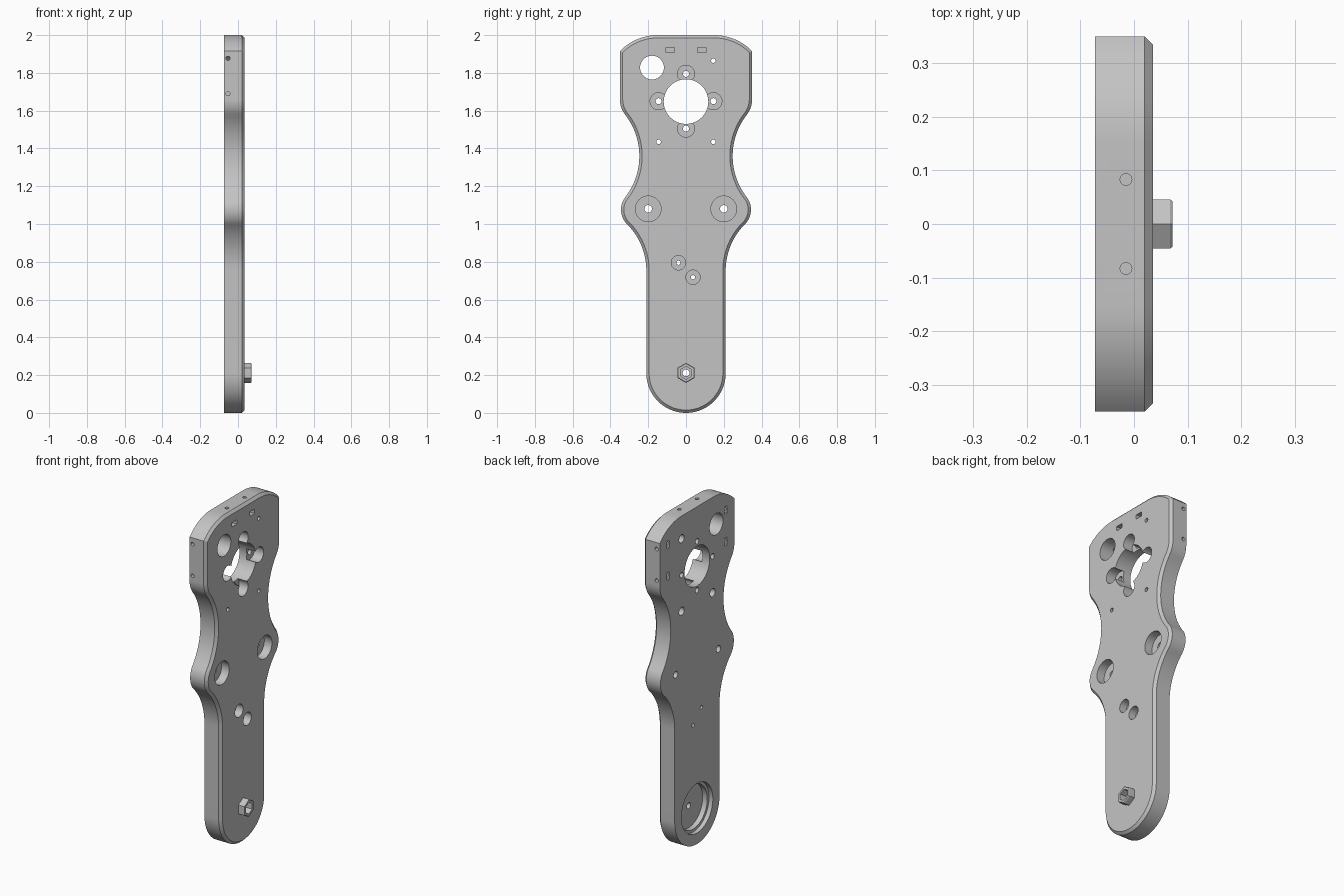
import bpy, bmesh, math
from mathutils import Vector, Matrix

if "Cube" in bpy.data.objects:
    bpy.data.objects.remove(bpy.data.objects["Cube"], do_unlink=True)

grey = bpy.data.materials.new("plain_grey")
grey.use_nodes = True
grey.diffuse_color = (0.55, 0.55, 0.55, 1)
grey.node_tree.nodes["Principled BSDF"].inputs["Base Color"].default_value = (0.55, 0.55, 0.55, 1)

BACK, EDGE, FRONT, CHAMFER = -0.073, 0.02, 0.035, 0.015


def finish(bm, name):
    bmesh.ops.recalc_face_normals(bm, faces=bm.faces)
    mesh = bpy.data.meshes.new(name)
    bm.to_mesh(mesh)
    bm.free()
    obj = bpy.data.objects.new(name, mesh)
    bpy.context.collection.objects.link(obj)
    mesh.materials.append(grey)
    return obj


def arc(a, b, c, n=14):
    """Points on the circle through a, b and c, from a up to but not including c."""
    a, b, c = Vector(a), Vector(b), Vector(c)
    u, v = b - a, c - a
    d = 2 * (u.x * v.y - u.y * v.x)
    off = Vector((v.y * u.dot(u) - u.y * v.dot(v), u.x * v.dot(v) - v.x * u.dot(u))) / d
    start, sweep = -off, 0
    sweep = math.atan2(u.x * (c - b).y - u.y * (c - b).x, u.dot(c - b)) * 2
    return [a + off + Matrix.Rotation(sweep * i / n, 2) @ start for i in range(n)]


def loft(bm, loops):
    """Skin a stack of equal loops and cap both ends."""
    rings = [[bm.verts.new(p) for p in loop] for loop in loops]
    for r0, r1 in zip(rings, rings[1:]):
        for i in range(len(r0)):
            j = (i + 1) % len(r0)
            bm.faces.new((r0[i], r0[j], r1[j], r1[i]))
    bm.faces.new(rings[0][::-1])
    bm.faces.new(rings[-1])


def rod(bm, a, b, r, sides=40):
    """Cylinder or prism between two points."""
    a, b = Vector(a), Vector(b)
    turn = (b - a).to_track_quat('Z', 'Y').to_matrix().to_4x4()
    bmesh.ops.create_cone(bm, cap_ends=True, segments=sides, radius1=r, radius2=r,
                          depth=(b - a).length, matrix=Matrix.Translation((a + b) / 2) @ turn)


def bore(bm, y, z, r, x0, x1, sides=40):
    rod(bm, (x0, y, z), (x1, y, z), r, sides)


def box(bm, centre, size):
    bmesh.ops.create_cube(bm, size=1, matrix=Matrix.Translation(centre) @ Matrix.Diagonal((*size, 1)))


def hexagon(x, r):
    return [(x, 0 + r * math.sin(k * math.pi / 3), 0.212 + r * math.cos(k * math.pi / 3)) for k in range(6)]


# Outline of one half: rounded foot, waist, lobe, neck, shoulder, crown
half = arc((0, 0), (0.1485, 0.0615), (0.21, 0.21), 24)
half += [Vector((0.21, 0.21))]
half += arc((0.21, 0.75), (0.25, 0.915), (0.318, 1.005))
half += arc((0.318, 1.005), (0.344, 1.075), (0.327, 1.135))
half += arc((0.327, 1.135), (0.247, 1.36), (0.327, 1.585), 20)
half += arc((0.327, 1.585), (0.344, 1.62), (0.35, 1.66), 8)
half += [Vector((0.35, 1.66))]
half += arc((0.35, 1.915), (0.265, 1.975), (0.15, 2.0)) + [Vector((0.15, 2.0))]
outline = half + [Vector((-p.x, p.y)) for p in reversed(half[1:])]

# Inset outline for the front chamfer
inset = []
for i, p in enumerate(outline):
    d0 = (p - outline[i - 1]).normalized()
    d1 = (outline[(i + 1) % len(outline)] - p).normalized()
    n0, n1 = Vector((-d0.y, d0.x)), Vector((-d1.y, d1.x))
    inset.append(p + (n0 + n1) * CHAMFER / (1 + n0.dot(n1)))

bm = bmesh.new()
loft(bm, [[(x, p.x, p.y) for p in pts] for x, pts in ((BACK, outline), (EDGE, outline), (FRONT, inset))])
plate = finish(bm, "arm_plate")

# Hexagonal boss with a lightly chamfered end
bm = bmesh.new()
loft(bm, [hexagon(0.03, 0.053), hexagon(0.067, 0.053), hexagon(0.072, 0.049)])
boss = finish(bm, "hex_boss")

through, front, back, edge = (bmesh.new() for _ in range(4))
ring = [(0, 1.795), (0, 1.505), (0.145, 1.65), (-0.145, 1.65)]
corners = [(0.145, 1.865), (0.145, 1.435), (-0.145, 1.435)]
lobes = [(0.2, 1.08), (-0.2, 1.08)]
pair = [(-0.04, 0.795), (0.037, 0.718)]

# Through holes
bore(through, 0, 1.648, 0.118, -0.2, 0.2, 64)
bore(through, -0.18, 1.828, 0.063, -0.2, 0.2)
bore(through, 0, 0.212, 0.018, -0.2, 0.2, 24)
for spots, r in ((ring, 0.016), (corners, 0.012), (lobes, 0.02), (pair, 0.011)):
    for y, z in spots:
        bore(through, y, z, r, -0.2, 0.2, 24)

# Front counterbores and hex socket
for spots, r, floor in ((ring, 0.045, -0.025), (lobes, 0.068, -0.015), (pair, 0.038, -0.01)):
    for y, z in spots:
        bore(front, y, z, r, floor, 0.1)
loft(front, [hexagon(0.005, 0.034), hexagon(0.1, 0.034)])

# Back counterbores and stepped foot recess
for y, z in corners:
    bore(back, y, z, 0.024, -0.1, -0.04, 24)
bore(back, 0, 0.212, 0.147, -0.1, -0.048, 64)
bore(edge, 0, 0.212, 0.13, -0.09, -0.018, 64)

# Nut slots and the screw holes that enter them from the rim
for s in (-1, 1):
    box(front, (0.035, s * 0.083, 1.922), (0.13, 0.045, 0.026))
    rod(edge, (-0.015, s * 0.083, 1.88), (-0.015, s * 0.083, 2.1), 0.011, 20)
    for z in (1.69, 1.877):
        box(back, (-0.08, s * 0.27, z), (0.1, 0.024, 0.045))
        rod(edge, (-0.053, s * 0.2, z), (-0.053, s * 0.5, z), 0.011, 20)

cutters = [finish(b, n + "_cutter") for b, n in
           ((through, "through"), (front, "front"), (back, "back"), (edge, "edge"))]

for obj, tools in ((plate, cutters), (boss, cutters[:2])):
    bpy.ops.object.select_all(action='DESELECT')
    obj.select_set(True)
    bpy.context.view_layer.objects.active = obj
    for tool in tools:
        cut = obj.modifiers.new(tool.name, 'BOOLEAN')
        cut.operation, cut.solver, cut.object = 'DIFFERENCE', 'EXACT', tool
        bpy.ops.object.modifier_apply(modifier=cut.name)
    bpy.ops.object.shade_smooth_by_angle(angle=math.radians(28))

for tool in cutters:
    bpy.data.objects.remove(tool, do_unlink=True)
